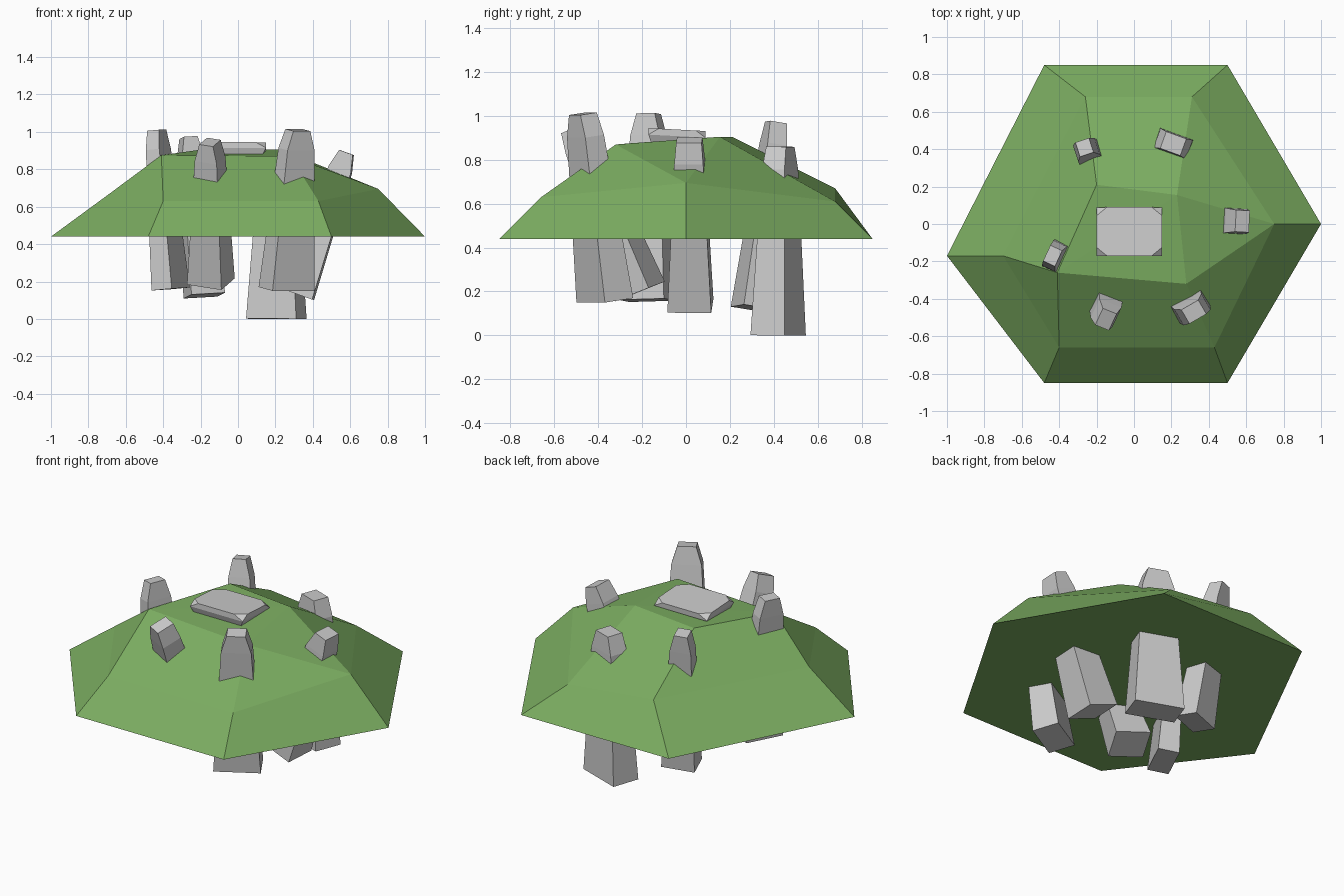
import bpy, bmesh
from math import radians, cos, sin
from mathutils import Vector, Matrix

if "Cube" in bpy.data.objects:
    bpy.data.objects.remove(bpy.data.objects["Cube"])


def finish(bm, name, color=None):
    bmesh.ops.recalc_face_normals(bm, faces=bm.faces)
    me = bpy.data.meshes.new(name)
    bm.to_mesh(me)
    bm.free()
    ob = bpy.data.objects.new(name, me)
    bpy.context.collection.objects.link(ob)
    if color:
        mat = bpy.data.materials.new(name)
        mat.diffuse_color = color
        mat.use_nodes = True
        mat.node_tree.nodes["Principled BSDF"].inputs["Base Color"].default_value = mat.diffuse_color
        me.materials.append(mat)
    return ob


# grassy hill: hexagonal base, shoulder ring, four-cornered crown
base = [(1, 0), (.5, .85), (-.48, .85), (-1, -.17), (-.48, -.85), (.5, -.85)]
mid = [(.75, 0, .695), (.31, .68, .61), (-.26, .68, .67),
       (-.7, -.17, .66), (-.4, -.66, .63), (.43, -.66, .63)]
top = [(.23, .155, .905), (-.2, .21, .905), (-.41, -.26, .875), (.28, -.32, .87)]
bm = bmesh.new()
b = [bm.verts.new((x, y, .44)) for x, y in base]
m = [bm.verts.new(p) for p in mid]
t = [bm.verts.new(p) for p in top]
bm.faces.new(b[::-1])
for i in range(6):
    j = (i + 1) % 6
    bm.faces.new((b[i], b[j], m[j], m[i]))
for f in ((m[0], m[1], t[0]), (m[1], m[2], t[1], t[0]), (m[2], m[3], t[2], t[1]),
          (m[3], m[4], t[2]), (m[4], m[5], t[3], t[2]), (m[5], m[0], t[3]),
          (m[0], t[0], t[3]), (t[0], t[1], t[2]), (t[0], t[2], t[3])):
    bm.faces.new(f)
finish(bm, "grass_hill", (.2, .42, .12, 1))


# standing stones: tapered blocks with a chamfered head, leaning along foot -> head
def stone(name, foot, head, w, d, yaw):
    foot, head = Vector(foot), Vector(head)
    z = (head - foot).normalized()
    a = radians(yaw)
    x = Vector((cos(a), sin(a), 0))
    x = (x - z * x.dot(z)).normalized()
    y = z.cross(x)
    bm = bmesh.new()
    rings = []
    for h, sw, sd in ((0, 1, 1), (.88, .64, .66), (1, .4, .58)):
        c = foot.lerp(head, h)
        rings.append([bm.verts.new(c + x * (i * w * sw / 2) + y * (j * d * sd / 2))
                      for i, j in ((-1, -1), (1, -1), (1, 1), (-1, 1))])
    bm.faces.new(rings[0][::-1])
    bm.faces.new(rings[-1])
    for lo, hi in zip(rings, rings[1:]):
        for i in range(4):
            j = (i + 1) % 4
            bm.faces.new((lo[i], lo[j], hi[j], hi[i]))
    finish(bm, name)


stones = [
    ((-.18, .30, .125), (-.265, .41, .97), .19, .14, 18),
    ((.205, .42, 0), (.21, .43, .86), .285, .165, -20),
    ((.31, .02, .135), (.58, .015, .89), .195, .20, -3),
    ((.26, -.37, .16), (.32, -.47, 1.01), .26, .15, 30),
    ((-.145, -.21, .20), (-.15, -.51, .945), .20, .18, -25),
    ((-.36, -.18, .16), (-.435, -.17, 1.01), .23, .12, 65),
]
for n, s in enumerate(stones, 1):
    stone(f"standing_stone_{n}", *s)

# altar slab: block with cut upper corners, tilted down towards the back
bm = bmesh.new()
for i in (-1, 1):
    for j in (-1, 1):
        bm.verts.new((i * .15, j * .11, -.08))
        bm.verts.new((i * .175, j * .13, -.03))
        bm.verts.new((i * .175, j * .085, 0))
        bm.verts.new((i * .12, j * .13, 0))
bmesh.ops.convex_hull(bm, input=bm.verts)
bmesh.ops.dissolve_limit(bm, angle_limit=.02, verts=bm.verts, edges=bm.edges)
bm.transform(Matrix.Translation((-.025, -.04, .938)) @ Matrix.Rotation(radians(-3), 4, 'X'))
finish(bm, "altar_slab")
